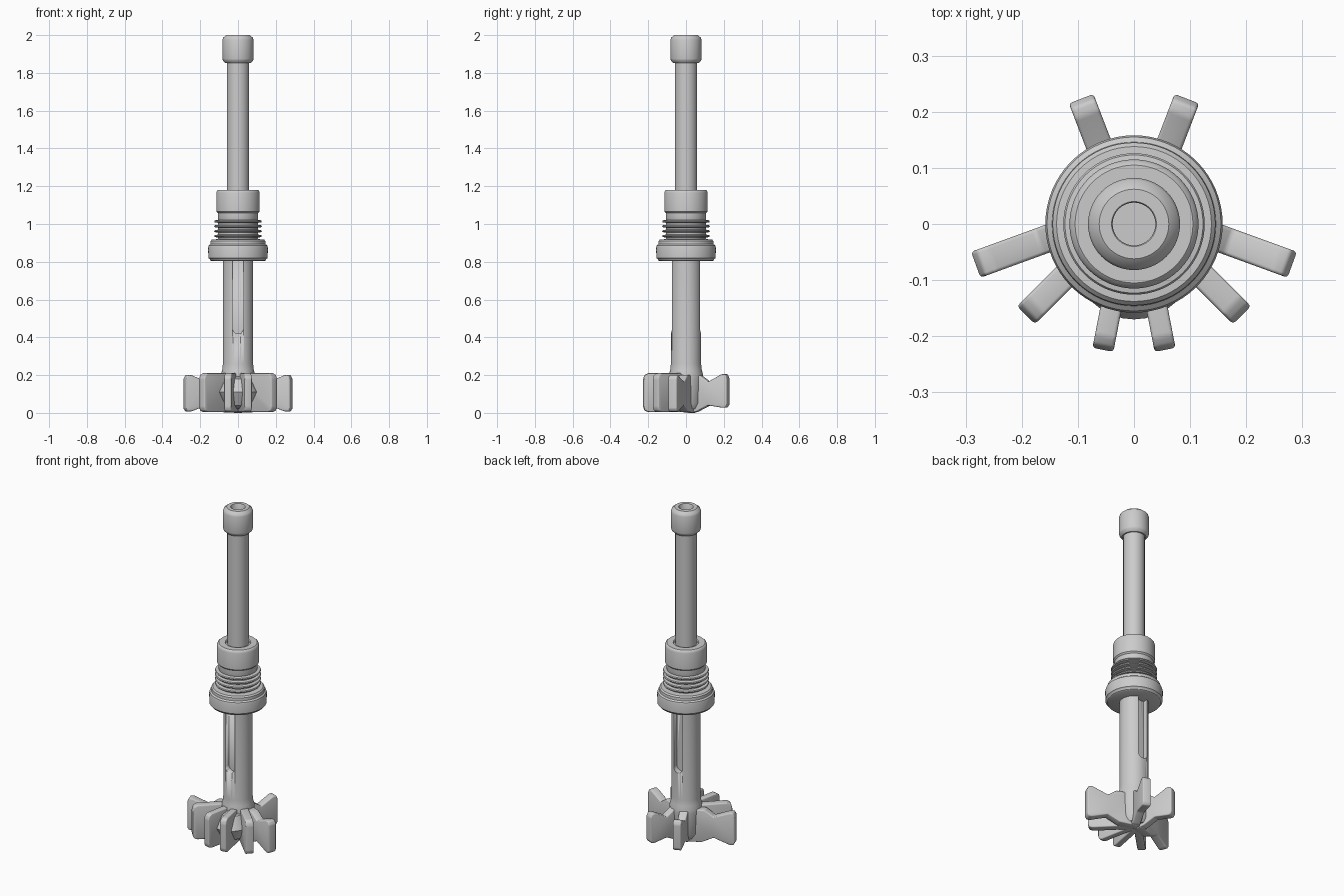
import bpy, bmesh, math
from mathutils import Matrix

if "Cube" in bpy.data.objects:
    bpy.data.objects.remove(bpy.data.objects["Cube"])


def finish(name, bm, angle=35):
    bmesh.ops.recalc_face_normals(bm, faces=bm.faces)
    me = bpy.data.meshes.new(name)
    bm.to_mesh(me)
    bm.free()
    ob = bpy.data.objects.new(name, me)
    bpy.context.collection.objects.link(ob)
    bpy.ops.object.select_all(action='DESELECT')
    ob.select_set(True)
    bpy.context.view_layer.objects.active = ob
    bpy.ops.object.shade_smooth_by_angle(angle=math.radians(angle))
    return ob


def lathe(name, profile, center=(0, 0), n=64):
    """Revolve (radius, z) points that start and end on the axis."""
    bm = bmesh.new()
    vs = [bm.verts.new((r, 0, z)) for r, z in profile]
    es = [bm.edges.new(p) for p in zip(vs, vs[1:])]
    bmesh.ops.spin(bm, geom=vs + es, axis=(0, 0, 1), cent=(0, 0, 0),
                   angle=2 * math.pi, steps=n, use_duplicate=False)
    bmesh.ops.remove_doubles(bm, verts=bm.verts, dist=1e-5)
    bmesh.ops.translate(bm, verts=bm.verts, vec=(*center, 0))
    return finish(name, bm)


def plate(name, outline, t, matrix, bevel=0.0):
    """Extrude an (x, z) outline by t, centred on its own plane."""
    bm = bmesh.new()
    f = bm.faces.new([bm.verts.new((x, -t / 2, z)) for x, z in outline])
    new = bmesh.ops.extrude_face_region(bm, geom=[f])['geom']
    bmesh.ops.translate(bm, vec=(0, t, 0),
                        verts=[v for v in new if isinstance(v, bmesh.types.BMVert)])
    bmesh.ops.recalc_face_normals(bm, faces=bm.faces)
    if bevel:
        bmesh.ops.bevel(bm, geom=list(bm.edges), offset=bevel, segments=3,
                        profile=0.5, affect='EDGES', clamp_overlap=True)
    bmesh.ops.transform(bm, matrix=matrix, verts=bm.verts)
    return finish(name, bm)


# Upper rod and hollow end cap
lathe("upper_rod", [(0, 1.1), (0.059, 1.1), (0.059, 1.87), (0, 1.87)])
lathe("end_cap", [(0, 1.852), (0.066, 1.852), (0.08, 1.866), (0.082, 1.875),
                  (0.082, 1.975), (0.078, 1.987), (0.062, 2.0), (0.04, 2.0),
                  (0.038, 1.997), (0.038, 1.88), (0, 1.88)])

# Collar, threads and flange in one turned profile
collar = [(0, 0.803), (0.138, 0.803), (0.147, 0.808), (0.15, 0.815), (0.157, 0.82),
          (0.158, 0.875), (0.155, 0.886), (0.146, 0.893), (0.145, 0.91),
          (0.138, 0.918), (0.105, 0.92)]
for i in range(4):
    z = 0.928 + i * 0.026
    collar += [(0.105, z), (0.123, z + 0.003), (0.126, z + 0.008),
               (0.123, z + 0.013), (0.105, z + 0.016)]
collar += [(0.107, 1.03), (0.107, 1.058), (0.115, 1.066), (0.115, 1.165),
           (0.112, 1.175), (0.105, 1.181), (0.07, 1.181), (0.066, 1.175), (0, 1.175)]
lathe("collar", collar)

# Lower shaft, with a flared foot and a groove in front and back
shaft = lathe("lower_shaft", [(0, 0.02), (0.07, 0.02), (0.085, 0.05), (0.09, 0.18),
                              (0.09, 0.205), (0.084, 0.225), (0.08, 0.26),
                              (0.08, 0.82), (0, 0.82)])
slot = [(0.03, 0.83), (-0.03, 0.83)]
slot += [(-0.03 * math.cos(a), 0.45 - 0.03 * math.sin(a))
         for a in [math.pi * i / 12 for i in range(13)]]
for y in (-0.085, 0.085):
    cutter = plate("groove_cutter", slot, 0.08, Matrix.Translation((0, y, 0)))
    cutter.hide_render = True
    mod = shaft.modifiers.new("groove", 'BOOLEAN')
    mod.operation, mod.solver, mod.object = 'DIFFERENCE', 'EXACT', cutter
    bpy.context.view_layer.objects.active = shaft
    bpy.ops.object.modifier_apply(modifier=mod.name)
    bpy.data.objects.remove(cutter)


def straight(L):
    return [(0, 0.005), (L - 0.025, 0.005), (L - 0.007, 0.012), (L, 0.03), (L, 0.18),
            (L - 0.007, 0.2), (L - 0.025, 0.21), (0, 0.21)]


def fan(L, neck, low, high):
    return [(0, 0.0), (neck - 0.07, 0.005), (neck, 0.04), (L - 0.03, low),
            (L - 0.01, low), (L, low + 0.015), (L, high - 0.02), (L - 0.01, high),
            (L - 0.03, high), (neck, 0.165), (neck - 0.05, 0.2), (0, 0.2)]


# Mirrored fins: name, outline, thickness, angle, root x
fins = [("side_fin", fan(0.3, 0.18, 0.008, 0.2), 0.049, -20, 0),
        ("diagonal_fin", straight(0.272), 0.045, -45, 0),
        ("front_fin", straight(0.259), 0.038, -79, 0.006),
        ("back_fin", fan(0.207, 0.1, 0.028, 0.205), 0.047, 69, 0.02)]
for s, side in ((1, "right"), (-1, "left")):
    for name, outline, t, deg, x in fins:
        m = (Matrix.Diagonal((s, 1, 1, 1)) @ Matrix.Translation((x, 0.03, 0))
             @ Matrix.Rotation(math.radians(deg), 4, 'Z'))
        plate(f"{name}_{side}", outline, t, m, 0.006)

# Pointed web between the front fins
lathe("front_web", [(0, 0.02), (0.065, 0.04), (0.1, 0.1), (0.105, 0.11), (0.1, 0.12),
                    (0.065, 0.18), (0, 0.2)], (0, -0.065), 32)
